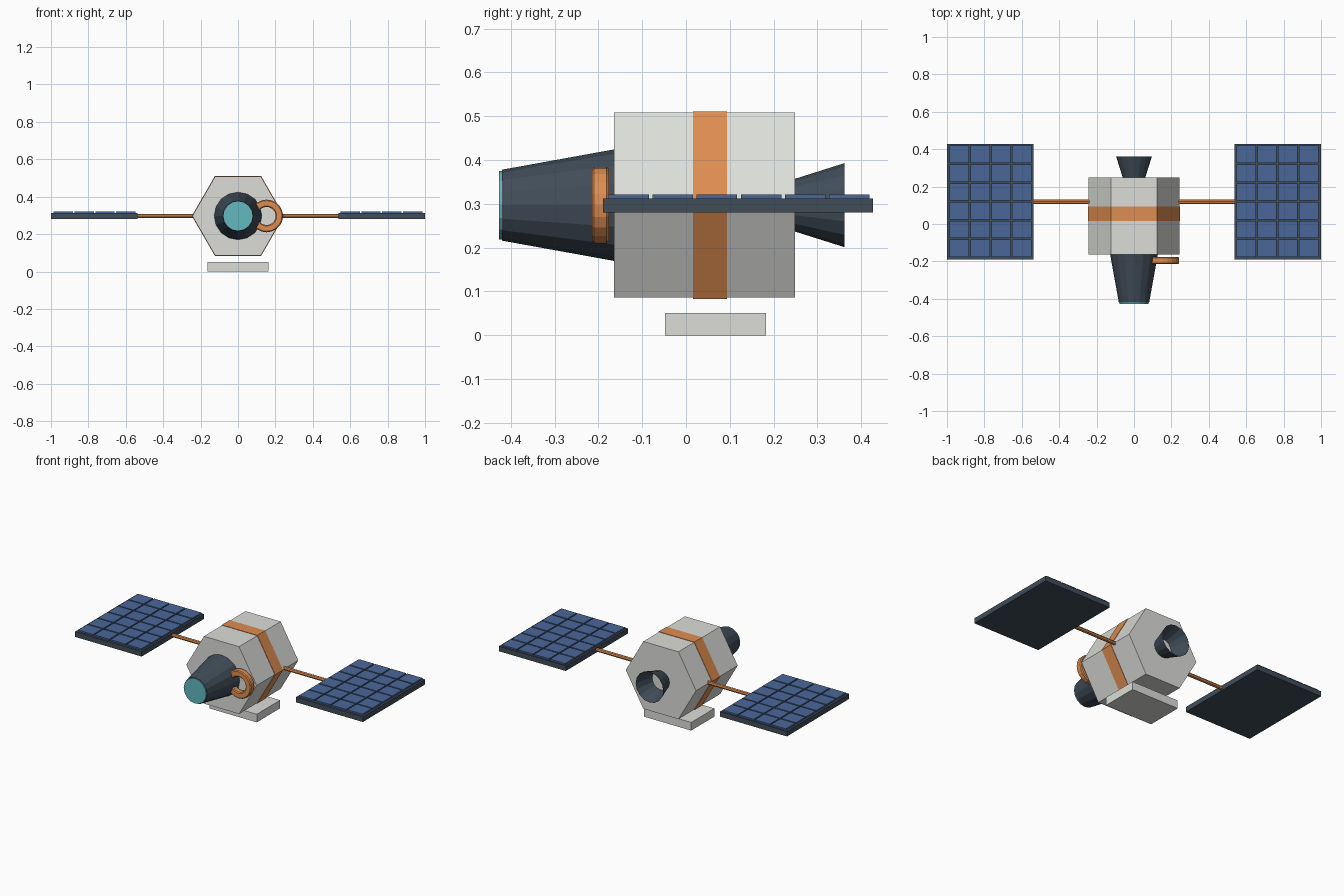
import bpy, bmesh, math

cube = bpy.data.objects.get("Cube")
if cube:
    bpy.data.objects.remove(cube, do_unlink=True)


def material(name, *rgb):
    lin = [((c / 255 + 0.055) / 1.055) ** 2.4 for c in rgb] + [1]
    m = bpy.data.materials.new(name)
    m.use_nodes = True
    m.diffuse_color = lin
    m.node_tree.nodes["Principled BSDF"].inputs["Base Color"].default_value = lin
    return m


GREY = material("light grey hull", 220, 222, 217)
ORANGE = material("copper orange", 222, 141, 81)
DARK = material("dark slate", 64, 77, 89)
BLUE = material("solar blue", 74, 103, 152)
TEAL = material("teal glass", 98, 184, 190)

AXIS_Z = 0.297


def finish(name, bm, mat):
    bmesh.ops.recalc_face_normals(bm, faces=bm.faces)
    mesh = bpy.data.meshes.new(name)
    bm.to_mesh(mesh)
    bm.free()
    mesh.materials.append(mat)
    ob = bpy.data.objects.new(name, mesh)
    bpy.context.collection.objects.link(ob)
    return ob


def lathe(name, profile, sides, mat, x=0.0, caps=True, loop=False):
    """Turn (y, radius) points about an axis parallel to y."""
    bm = bmesh.new()
    angles = [math.tau * i / sides for i in range(sides)]
    rings = [[bm.verts.new((x + r * math.cos(a), y, AXIS_Z + r * math.sin(a)))
              for a in angles] for y, r in profile]
    pairs = list(zip(rings, rings[1:]))
    if loop:
        pairs.append((rings[-1], rings[0]))
    for a, b in pairs:
        for i in range(sides):
            j = (i + 1) % sides
            bm.faces.new((a[i], a[j], b[j], b[i]))
    if caps and not loop:
        bm.faces.new(rings[0])
        bm.faces.new(rings[-1])
    return finish(name, bm, mat)


def add_box(bm, low, high):
    verts = bmesh.ops.create_cube(bm, size=1)["verts"]
    for v in verts:
        v.co = [(a + b) / 2 + c * (b - a) for a, b, c in zip(low, high, v.co)]


def box(name, low, high, mat):
    bm = bmesh.new()
    add_box(bm, low, high)
    return finish(name, bm, mat)


# Hexagonal hull with a copper belt, and the slab underneath
lathe("hull", [(-0.164, 0.244), (0.249, 0.244)], 6, GREY)
lathe("belt", [(0.016, 0.247), (0.094, 0.247)], 6, ORANGE)
box("lower_plate", (-0.164, -0.048, 0), (0.164, 0.183, 0.051), GREY)

# Telescope barrel, glass and open rear nozzle
lathe("telescope_barrel", [(-0.42, 0.081), (-0.16, 0.128)], 16, DARK)
lathe("telescope_glass", [(-0.427, 0.078), (-0.415, 0.078)], 16, TEAL)
lathe("rear_nozzle", [(0.245, 0.059), (0.362, 0.096)], 16, DARK, caps=False)

# Docking ring: chamfered square section
section = []
half, edge = 0.0195, 0.014
for u, w in ((-half, -edge), (-half, edge), (-edge, half), (edge, half),
             (half, edge), (half, -edge), (edge, -half), (-edge, -half)):
    section.append((-0.1955 + u, 0.068 + w))
lathe("docking_ring", section, 20, ORANGE, x=0.153, loop=True)

# Solar wings on both sides
PITCH_X, PITCH_Y, GAP = 0.112, 0.1005, 0.008
WING_Y = 0.119
for side, label in ((1, "left"), (-1, "right")):
    # Boom
    bm = bmesh.new()
    bmesh.ops.create_cone(bm, cap_ends=True, segments=8, radius1=0.0115,
                          radius2=0.0115, depth=0.36)
    for v in bm.verts:
        v.co = (side * (0.38 + v.co.z), WING_Y + v.co.x, AXIS_Z + v.co.y)
    finish(label + "_boom", bm, ORANGE)

    # Backing panel
    xs = sorted((side * 0.536, side * 1.0))
    box(label + "_panel", (xs[0], -0.19, 0.28), (xs[1], 0.427, 0.312), DARK)

    # Grid of solar cells
    bm = bmesh.new()
    for i in range(4):
        for j in range(6):
            cx = side * (0.767 + (i - 1.5) * PITCH_X)
            cy = WING_Y + 0.002 + (j - 2.5) * PITCH_Y
            hx, hy = (PITCH_X - GAP) / 2, (PITCH_Y - GAP) / 2
            add_box(bm, (cx - hx, cy - hy, 0.311), (cx + hx, cy + hy, 0.321))
    finish(label + "_solar_cells", bm, BLUE)
